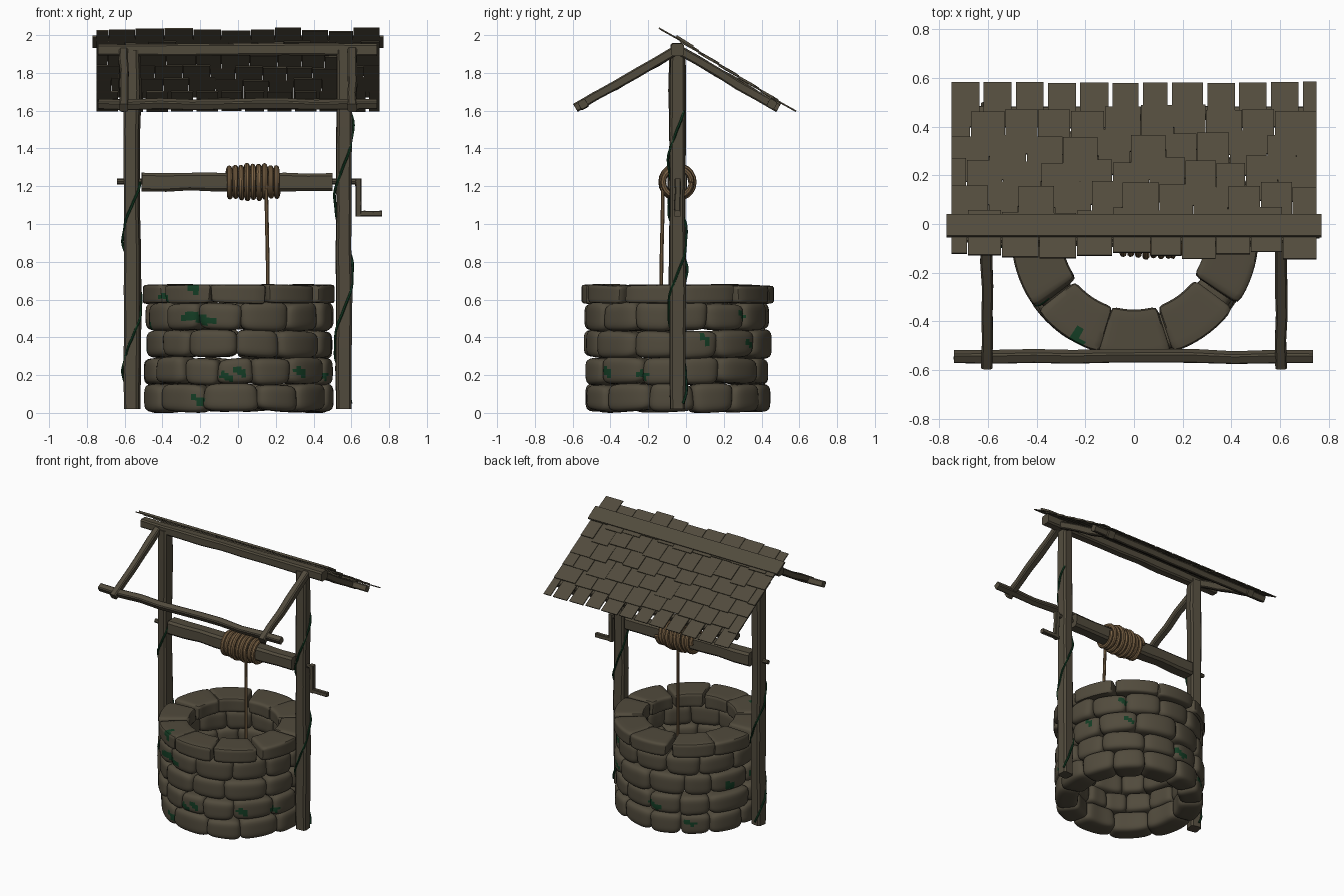
import bpy, bmesh, math, random
from math import sin, cos, pi, radians, atan2, hypot
from mathutils import Vector, Matrix, Quaternion

if "Cube" in bpy.data.objects:
    bpy.data.objects.remove(bpy.data.objects["Cube"])

random.seed(4)
R = random.uniform
CY = -0.045          # y of the well axis and posts


def material(name, rgb):
    m = bpy.data.materials.new(name)
    m.diffuse_color = (*rgb, 1)
    m.use_nodes = True
    m.node_tree.nodes["Principled BSDF"].inputs["Base Color"].default_value = m.diffuse_color
    return m


BROWN = material("weathered_brown", (0.083, 0.070, 0.046))
ROPE = material("rope_tan", (0.20, 0.125, 0.060))
GREEN = material("moss_green", (0.007, 0.047, 0.018))


def finish(name, bm, mats, angle=40):
    bmesh.ops.recalc_face_normals(bm, faces=bm.faces)
    me = bpy.data.meshes.new(name)
    bm.to_mesh(me)
    bm.free()
    for m in mats:
        me.materials.append(m)
    for p in me.polygons:
        p.use_smooth = True
    me.set_sharp_from_angle(angle=radians(angle))
    ob = bpy.data.objects.new(name, me)
    bpy.context.collection.objects.link(ob)
    return ob


SQUARE = [(1, -.7), (1, .7), (.7, 1), (-.7, 1), (-1, .7), (-1, -.7), (-.7, -1), (.7, -1)]


def ring(n):
    return [(cos(2 * pi * i / n), sin(2 * pi * i / n)) for i in range(n)]


def sweep(name, pts, r, mat, profile=SQUARE, wob=0.0, roll=0.0):
    """Sweep a profile along points with a twist-free frame."""
    bm = bmesh.new()
    pts = [Vector(p) for p in pts]
    rings, q, last = [], None, None
    for i, p in enumerate(pts):
        t = (pts[min(i + 1, len(pts) - 1)] - pts[max(i - 1, 0)]).normalized()
        if q is None:
            q = t.to_track_quat('Z', 'Y') @ Quaternion((0, 0, 1), roll)
        else:
            q = last.rotation_difference(t) @ q
        last = t
        s = r * (1 + R(-wob, wob))
        rings.append([bm.verts.new(p + q @ Vector((a * s, b * s, 0))) for a, b in profile])
    n = len(profile)
    for a, b in zip(rings, rings[1:]):
        for i in range(n):
            bm.faces.new((a[i], a[(i + 1) % n], b[(i + 1) % n], b[i]))
    bm.faces.new(rings[0])
    bm.faces.new(rings[-1])
    return finish(name, bm, [mat])


def log(name, a, b, r, segs=7, wob=0.07, bend=0.004, roll=0.0):
    """Slightly crooked timber between two points."""
    a, b = Vector(a), Vector(b)
    pts = []
    for i in range(segs + 1):
        off = Vector((R(-bend, bend), R(-bend, bend), R(-bend, bend))) if 0 < i < segs else Vector()
        pts.append(a.lerp(b, i / segs) + off)
    return sweep(name, pts, r, BROWN, SQUARE, wob, roll)


# moss patches: azimuth, height, half angle, half height (degrees / units)
MOSS = [(-114, .50, 12, .025), (-141, .61, 5, .022), (-119, .665, 5, .03), (-97, .19, 5, .02),
        (-89, .22, 4, .022), (-117, .07, 5, .022), (17, .39, 4, .025), (-49, .22, 4, .022),
        (-22, .20, 4, .022), (159, .33, 5, .03), (185, .36, 4, .035), (45, .52, 4, .02),
        (50, .36, 4, .02), (95, .20, 6, .025), (-165, .47, 5, .02), (125, .10, 5, .02)]


def stone(bm, az, half, z0, z1, r0, r1, p, tilt=0.0):
    """Pillow-shaped block bent round the well axis."""
    tmp = bmesh.new()
    bmesh.ops.create_cube(tmp, size=2)
    bmesh.ops.subdivide_edges(tmp, edges=tmp.edges[:], cuts=8, use_grid_fill=True)
    sx, sz = R(-.07, .07), R(-.06, .06)
    vmap = {}
    for v in tmp.verts:
        c = v.co / sum(abs(k) ** p for k in v.co) ** (1 / p)
        c.x *= 1 + sx * c.z
        c.z *= 1 + sz * c.x
        a = az + half * c.x
        r = (r0 + r1) / 2 + c.y * (r1 - r0) / 2
        z = (z0 + z1) / 2 + c.z * (z1 - z0) / 2 + tilt * c.x
        vmap[v] = bm.verts.new((r * cos(a), CY + r * sin(a), max(z, 0)))
    for f in tmp.faces:
        g = bm.faces.new([vmap[v] for v in f.verts])
        c = g.calc_center_median()
        if hypot(c.x, c.y - CY) < .43:
            continue
        deg = math.degrees(atan2(c.y - CY, c.x))
        for ma, mz, da, dz in MOSS:
            u = ((deg - ma + 180) % 360 - 180) / da
            w = (c.z - mz + .012 * sin(u * 3)) / dz
            if u * u + w * w < 1:
                g.material_index = 1
    tmp.free()


# rubble courses of the well wall
for k, (z0, z1) in enumerate([(0, .16), (.145, .30), (.285, .445), (.43, .59)]):
    bm = bmesh.new()
    n = [12, 13, 12, 13][k]
    w = [R(.75, 1.3) for _ in range(n)]
    a = R(0, 1)
    for wi in w:
        half = pi * wi / sum(w)
        stone(bm, a + half, half * 1.05, z0 + R(0, .012), z1 - R(0, .012),
              .33 + R(-.015, .015), .495 + R(-.012, .012), 4.5, R(-.006, .006))
        a += 2 * half
    finish("wall_course_%d" % (k + 1), bm, [BROWN, GREEN], 80)

# cap stones round the rim
bm = bmesh.new()
for i in range(10):
    stone(bm, radians(-90 + 36 * i + R(-1, 2)), radians(17.3), .58, .678 + R(-.006, .003),
          .30 + R(-.01, .01), .508 + R(-.008, .006), 11, R(-.004, .004))
finish("cap_stones", bm, [BROWN, GREEN], 45)

# posts, rafters and roof beams
for side, s in (("left", -1), ("right", 1)):
    log(side + "_post", (s * .56, CY, .02), (s * .56, CY, 1.92), .040, 9, .06, .003)
    for end, y in (("front", -.585), ("back", .49)):
        log("%s_%s_rafter" % (side, end), (s * .605, CY, 1.925), (s * .605, y, 1.615), .024, 5)
log("ridge_beam", (-.74, CY, 1.922), (.735, CY, 1.922), .032, 9)
log("front_eave_beam", (-.74, -.545, 1.635), (.735, -.545, 1.635), .023, 9, roll=.5)
log("back_eave_beam", (-.74, .455, 1.635), (.735, .455, 1.635), .023, 9, roll=-.5)

# shingled roof on the back slope only
SLOPE = math.atan2(.395, .635)
D = Vector((0, cos(SLOPE), -sin(SLOPE)))
N = Vector((0, sin(SLOPE), cos(SLOPE)))
TOP = Vector((0, -.05, 1.995))


def board(bm, x0, x1, s0, s1, depth, thick, tilt=0.0):
    """Flat board on the slope, s measured down from the ridge."""
    loc = TOP + D * ((s0 + s1) / 2) - N * depth + Vector(((x0 + x1) / 2, 0, 0))
    m = (Matrix.Translation(loc) @ Matrix.Rotation(-SLOPE + tilt, 4, 'X')
         @ Matrix.Diagonal((x1 - x0, s1 - s0, thick, 1)))
    bmesh.ops.create_cube(bm, size=1, matrix=m)


bm = bmesh.new()
for row in range(6):
    x = -.75
    first = True
    gap = .018 if row == 0 else .003
    while x < .74:
        w = R(.12, .16) * (.5 if first and row % 2 else 1)
        x1 = min(x + w, .75)
        if .75 - x1 < .05:
            x1 = .75
        end = .748 - .125 * row - (R(0, .006) if row == 0 else R(-.02, .02))
        board(bm, x, x1 - (gap if x1 < .75 else 0), end - .21, end, .009 + R(-.001, .001), .007, .045)
        x = x1
        first = False
finish("roof_shingles", bm, [BROWN], 30)

bm = bmesh.new()
board(bm, -.77, .77, 0, .105, .002, .014)
finish("ridge_board", bm, [BROWN], 30)

# windlass drum, axle and crank
log("windlass_drum", (-.51, CY, 1.222), (.50, CY, 1.222), .048, 8, .05, .003)
sweep("axle", [(-.64, CY, 1.225), (.65, CY, 1.225)], .015, BROWN, ring(8))
log("crank_arm", (.637, CY, 1.24), (.637, CY, 1.04), .016, 3, .05, .003)
log("crank_handle", (.625, CY, 1.055), (.762, CY, 1.055), .015, 3, .05, .001)

# rope coil and hanging rope
coil = []
for i in range(9 * 20 + 1):
    t = i / 180
    a = 2 * pi * 9 * t
    r = .070 + .015 * sin(pi * t) + .004 * sin(a * .37)
    coil.append((-.06 + .28 * t + .006 * sin(a), CY + r * cos(a), 1.222 + r * sin(a)))
sweep("rope_coil", coil, .0145, ROPE, ring(8))
sweep("hanging_rope", [(.148, -.122, 1.22), (.152, -.124, 1.05), (.157, -.130, .8), (.16, -.133, .35)],
      .0105, ROPE, ring(8))

# vines winding up the posts
for side, s, top, az0, rate in (("left", -1, 1.22, -30, 510), ("right", 1, 1.6, 45, 470)):
    pts = []
    for i in range(61):
        z = .05 + (top - .05) * i / 60
        a = radians(az0 + (z - top) * rate)
        r = .049 + .004 * sin(i * .9)
        pts.append((s * .56 + r * cos(a), CY + r * sin(a), z))
    sweep(side + "_vine", pts, .007, GREEN, ring(6))
